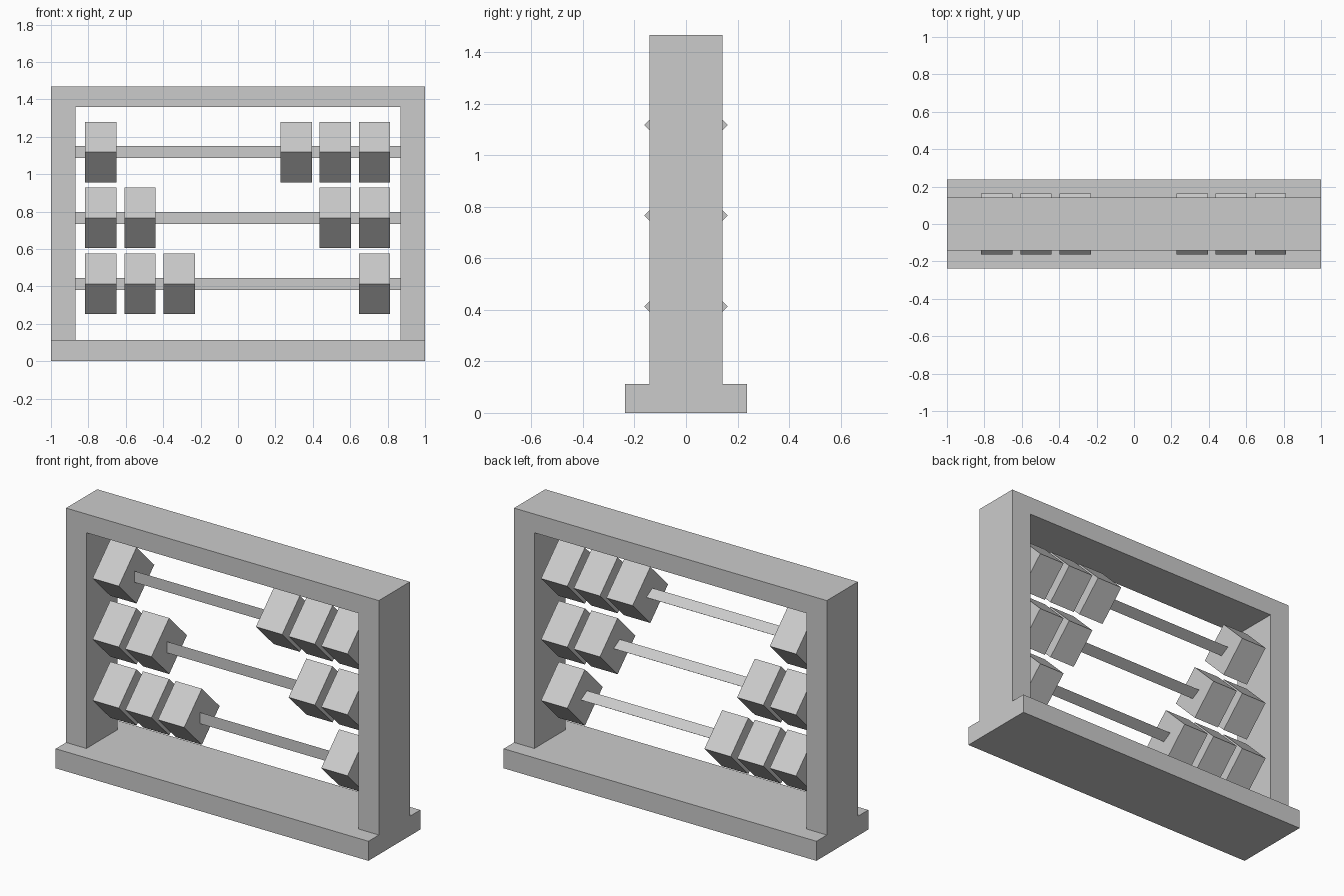
import bpy
from math import radians
from mathutils import Matrix
import bmesh

if "Cube" in bpy.data.objects:
    bpy.data.objects.remove(bpy.data.objects["Cube"], do_unlink=True)

grey = bpy.data.materials.new("plain_grey")
grey.use_nodes = True
colour = (0.6, 0.6, 0.6, 1)
grey.diffuse_color = colour
grey.node_tree.nodes["Principled BSDF"].inputs["Base Color"].default_value = colour


def add_object(name, bm):
    bmesh.ops.recalc_face_normals(bm, faces=bm.faces)
    mesh = bpy.data.meshes.new(name)
    bm.to_mesh(mesh)
    bm.free()
    mesh.materials.append(grey)
    obj = bpy.data.objects.new(name, mesh)
    bpy.context.collection.objects.link(obj)
    return obj


def extruded(name, outline, half_depth):
    """Extrude an (x, z) outline along y."""
    bm = bmesh.new()
    face = bm.faces.new([bm.verts.new((x, -half_depth, z)) for x, z in outline])
    new = bmesh.ops.extrude_face_region(bm, geom=[face])["geom"]
    verts = [v for v in new if isinstance(v, bmesh.types.BMVert)]
    bmesh.ops.translate(bm, verts=verts, vec=(0, 2 * half_depth, 0))
    return add_object(name, bm)


def prism(name, sides, radius, length, x, z, turn):
    """Flat-sided bar lying along x; turn sets the first corner's angle."""
    bm = bmesh.new()
    matrix = (Matrix.Translation((x, 0, z)) @ Matrix.Rotation(radians(turn), 4, "X")
              @ Matrix.Rotation(radians(90), 4, "Y"))
    bmesh.ops.create_cone(bm, cap_ends=True, segments=sides, radius1=radius,
                          radius2=radius, depth=length, matrix=matrix)
    # Roll so that one corner points straight back
    tip = max(bm.verts, key=lambda v: v.co.y)
    assert abs(tip.co.y - radius) < 0.001 and abs(tip.co.z - z) < 0.001
    return add_object(name, bm)


# Base plank and upright frame
BASE_TOP, TOP, INNER_TOP, INNER_X = 0.113, 1.468, 1.36, 0.87
extruded("base", [(-1, 0), (1, 0), (1, BASE_TOP), (-1, BASE_TOP)], 0.237)
extruded("frame", [(-1, BASE_TOP), (-1, TOP), (1, TOP), (1, BASE_TOP),
                   (INNER_X, BASE_TOP), (INNER_X, INNER_TOP),
                   (-INNER_X, INNER_TOP), (-INNER_X, BASE_TOP)], 0.142)

# Three-sided rods carrying diamond beads: (height, beads on -x side)
for row, (z, count) in enumerate([(0.413, 3), (0.766, 2), (1.118, 1)], 1):
    prism(f"rod_{row}", 3, 0.0375, 1.8, 0, z, 0)
    slots = [-0.733 + 0.209 * i for i in range(count)]
    slots += [0.73 - 0.209 * i for i in range(4 - count)]
    for i, x in enumerate(slots, 1):
        prism(f"bead_{row}_{i}", 4, 0.162, 0.168, x, z, 0)
